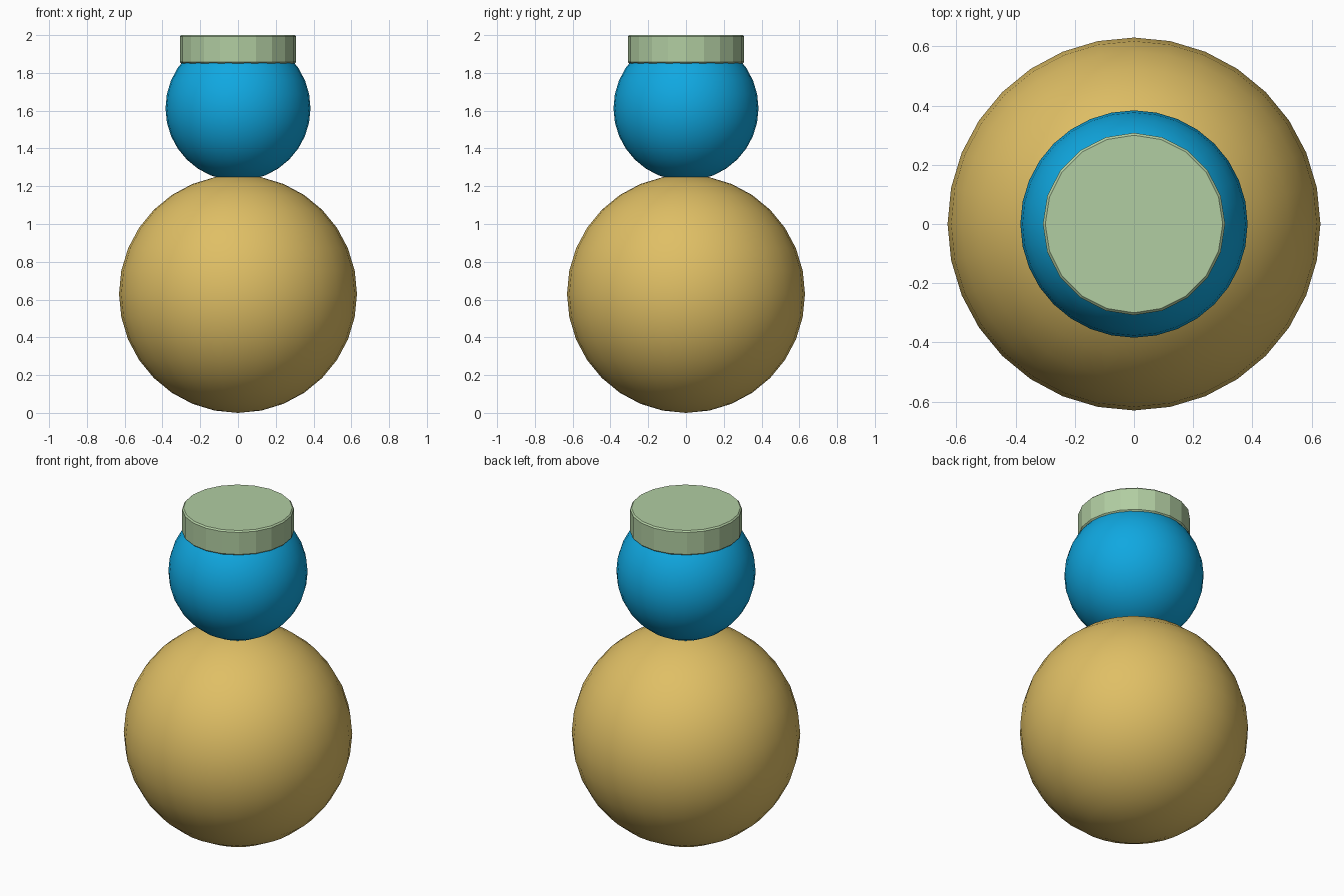
import bpy

if "Cube" in bpy.data.objects:
    bpy.data.objects.remove(bpy.data.objects["Cube"])


def paint(obj, name, rgb):
    mat = bpy.data.materials.new(name)
    mat.diffuse_color = (*rgb, 1.0)
    mat.use_nodes = True
    mat.node_tree.nodes["Principled BSDF"].inputs["Base Color"].default_value = mat.diffuse_color
    obj.data.materials.append(mat)


def ball(name, radius, z, rgb):
    bpy.ops.mesh.primitive_uv_sphere_add(segments=32, ring_count=16,
                                         radius=radius, location=(0, 0, z))
    obj = bpy.context.object
    obj.name = name
    bpy.ops.object.shade_smooth()
    paint(obj, name + "_colour", rgb)
    return obj


# Large lower ball and smaller upper ball
ball("body", 0.63, 0.63, (0.74, 0.52, 0.13))
ball("head", 0.384, 1.613, (0.005, 0.39, 0.75))

# Faceted flat cap with a small chamfer on the rim
bpy.ops.mesh.primitive_cylinder_add(vertices=20, radius=0.308, depth=0.15,
                                    location=(0, 0, 1.925))
cap = bpy.context.object
cap.name = "cap"
bevel = cap.modifiers.new("rim_chamfer", 'BEVEL')
bevel.width = 0.008
bevel.segments = 1
bevel.limit_method = 'ANGLE'
bevel.angle_limit = 0.8
paint(cap, "cap_colour", (0.44, 0.61, 0.36))
